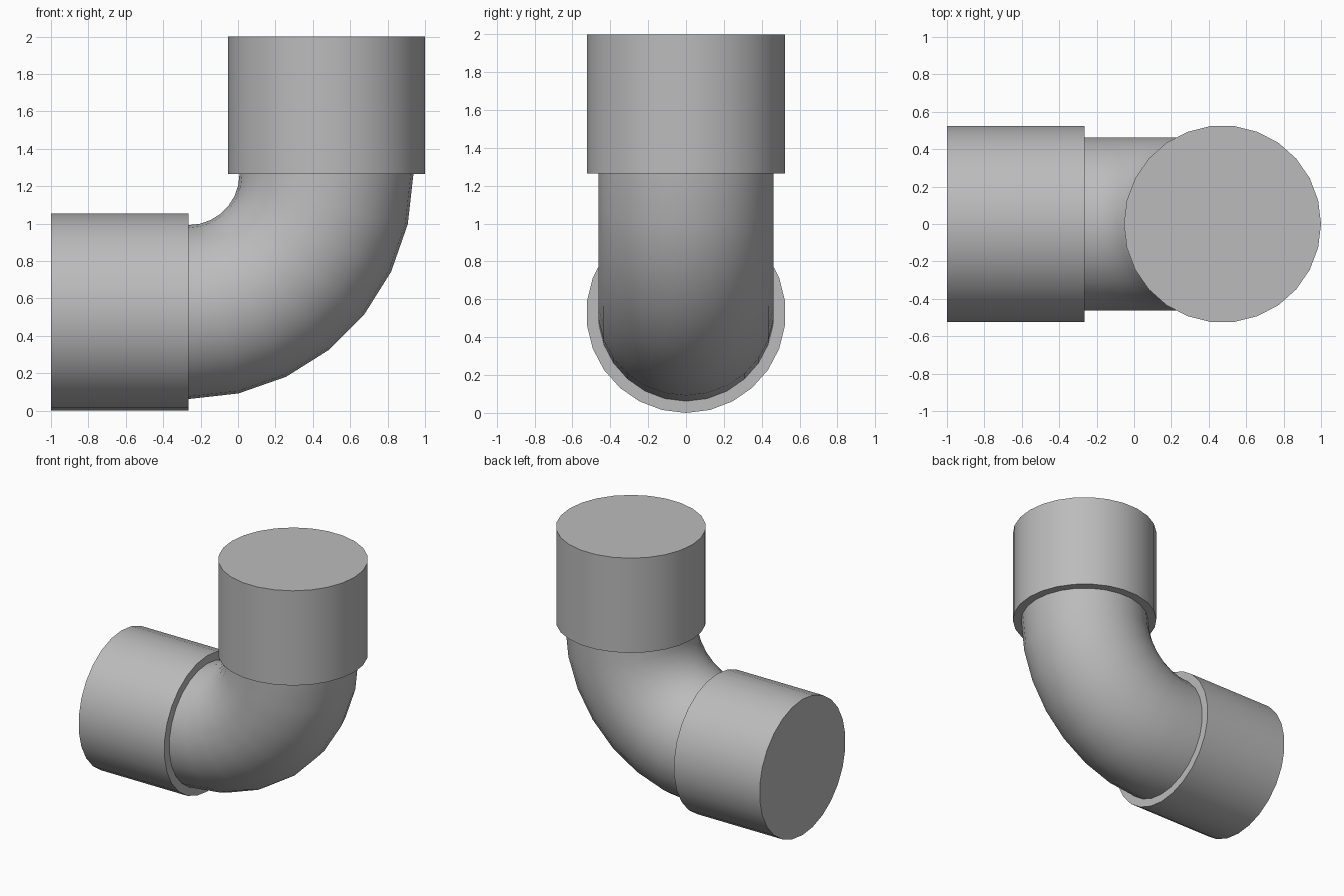
import bpy
import bmesh
from math import radians
from mathutils import Matrix, Vector

SIDES = 26
SOCKET_R = 0.527     # outer radius of the end sockets
PIPE_R = 0.465       # radius of the bent pipe
BEND_R = 0.738       # centreline radius of the bend
LENGTH = 0.735       # length of each socket
AXIS_X = 1 - SOCKET_R
PIVOT = Vector((AXIS_X - BEND_R, 0, SOCKET_R + BEND_R))

cube = bpy.data.objects.get("Cube")
if cube:
    bpy.data.objects.remove(cube, do_unlink=True)

grey = bpy.data.materials.new("pipe_grey")
grey.use_nodes = True
colour = (0.5, 0.5, 0.5, 1)
grey.diffuse_color = colour
grey.node_tree.nodes["Principled BSDF"].inputs["Base Color"].default_value = colour

# A corner of each ring lies in the plane of the bend
TURN = Matrix.Rotation(radians(90), 4, "Z")
LIE_ALONG_X = Matrix.Rotation(radians(90), 4, "Y") @ TURN


def finish(name, bm):
    bmesh.ops.recalc_face_normals(bm, faces=bm.faces[:])
    mesh = bpy.data.meshes.new(name)
    bm.to_mesh(mesh)
    bm.free()
    mesh.materials.append(grey)
    obj = bpy.data.objects.new(name, mesh)
    bpy.context.collection.objects.link(obj)
    bpy.ops.object.select_all(action="DESELECT")
    obj.select_set(True)
    bpy.context.view_layer.objects.active = obj
    bpy.ops.object.shade_smooth_by_angle(angle=radians(40))


def socket(name, centre, rotation):
    bm = bmesh.new()
    bmesh.ops.create_cone(bm, cap_ends=True, segments=SIDES, radius1=SOCKET_R,
                          radius2=SOCKET_R, depth=LENGTH,
                          matrix=Matrix.Translation(centre) @ rotation)
    finish(name, bm)


# End sockets
socket("upper_socket", (AXIS_X, 0, PIVOT.z + LENGTH / 2), TURN)
socket("side_socket", (PIVOT.x - LENGTH / 2, 0, SOCKET_R), LIE_ALONG_X)

# Bent pipe: a ring swept a quarter turn
bm = bmesh.new()
start = Matrix.Translation((PIVOT.x, 0, SOCKET_R)) @ LIE_ALONG_X
bmesh.ops.create_circle(bm, segments=SIDES, radius=PIPE_R, matrix=start)
bmesh.ops.spin(bm, geom=bm.verts[:] + bm.edges[:], cent=PIVOT, axis=(0, 1, 0),
               angle=radians(-90), steps=7)
finish("elbow_bend", bm)
